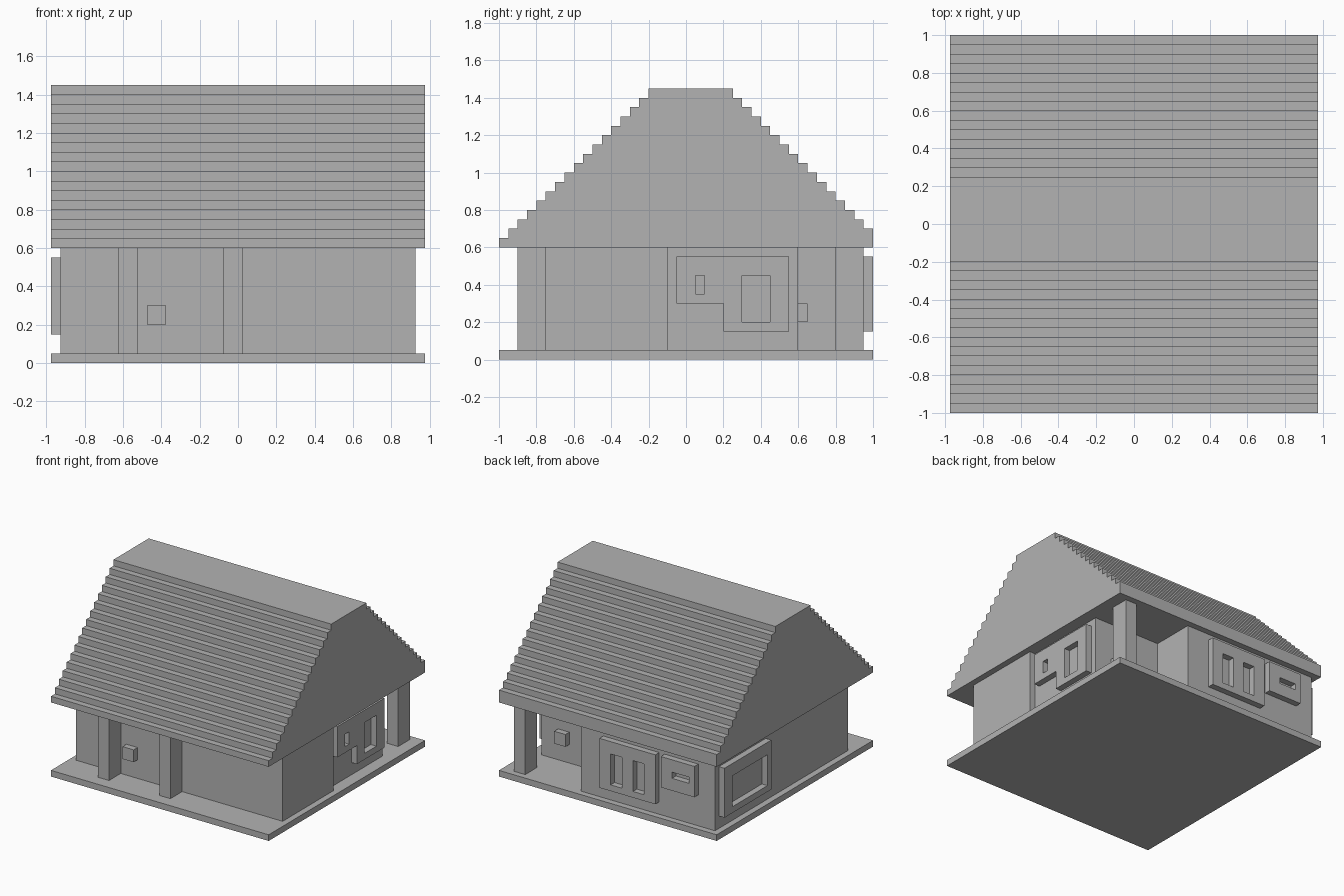
import bpy
import bmesh
from mathutils import Vector

cube = bpy.data.objects.get("Cube")
if cube:
    bpy.data.objects.remove(cube, do_unlink=True)

STEP = 0.05
HALF_X = 0.975
FLOOR, EAVES = 0.05, 0.6

grey = bpy.data.materials.new("plain_grey")
grey.use_nodes = True
grey.diffuse_color = (0.45, 0.45, 0.45, 1)
grey.node_tree.nodes["Principled BSDF"].inputs["Base Color"].default_value = grey.diffuse_color


def rect(u0, u1, v0, v1):
    return [(u0, v0), (u1, v0), (u1, v1), (u0, v1)]


def prism(name, axis, lo, hi, outline, *holes):
    """Extrude a flat outline, with optional holes, along an axis."""
    place = {"x": lambda u, v, w: Vector((w, u, v)),
             "y": lambda u, v, w: Vector((u, w, v)),
             "z": lambda u, v, w: Vector((u, v, w))}[axis]
    bm = bmesh.new()
    for loop in (outline, *holes):
        verts = [bm.verts.new(place(u, v, lo)) for u, v in loop]
        for a, b in zip(verts, verts[1:] + verts[:1]):
            bm.edges.new((a, b))
    bmesh.ops.triangle_fill(bm, edges=bm.edges[:], use_beauty=True, normal=place(0, 0, 1))
    out = bmesh.ops.extrude_face_region(bm, geom=bm.faces[:], use_keep_orig=True)
    moved = [g for g in out["geom"] if isinstance(g, bmesh.types.BMVert)]
    bmesh.ops.translate(bm, verts=moved, vec=place(0, 0, hi - lo))
    bmesh.ops.recalc_face_normals(bm, faces=bm.faces[:])
    mesh = bpy.data.meshes.new(name)
    bm.to_mesh(mesh)
    bm.free()
    mesh.materials.append(grey)
    obj = bpy.data.objects.new(name, mesh)
    bpy.context.collection.objects.link(obj)
    return obj


# Ground slab
prism("base_slab", "z", 0, FLOOR, rect(-HALF_X, HALF_X, -1, 1))

# House body with a recessed side wall and an open corner porch at the back
prism("walls", "z", FLOOR, EAVES, [
    (-0.925, -0.75), (0.925, -0.75), (0.925, -0.1), (0.875, -0.1),
    (0.875, 0.6), (0.275, 0.6), (0.275, 0.95), (-0.925, 0.95)])

# Stepped roof: the back slope starts one step later than the front
front, back = [], []
for i in range(17):
    z = EAVES + i * STEP
    y_front, y_back = -1 + i * STEP, 1 - max(i - 1, 0) * STEP
    front += [(y_front, z), (y_front, z + STEP)]
    if i != 1:
        back += [(y_back, z), (y_back, z + STEP)]
    else:
        back[-1] = (y_back, z + STEP)
prism("stepped_roof", "x", -HALF_X, HALF_X, back + front[::-1])

# Posts
for name, x, y in (("front_post_outer", -0.625, -0.9),
                   ("front_post_inner", -0.075, -0.9),
                   ("porch_post", 0.775, 0.8)):
    prism(name, "z", FLOOR, EAVES, rect(x, x + 0.1, y, y + 0.15))

# Door knobs
prism("front_door_knob", "y", -0.8, -0.75, rect(-0.475, -0.375, 0.2, 0.3))
prism("porch_door_knob", "y", 0.6, 0.65, rect(0.625, 0.725, 0.2, 0.3))

# Window frames
prism("side_window_frame", "x", 0.875, 0.925,
      [(-0.05, 0.3), (0.2, 0.3), (0.2, 0.15), (0.55, 0.15), (0.55, 0.55), (-0.05, 0.55)],
      rect(0.05, 0.1, 0.35, 0.45), rect(0.3, 0.45, 0.2, 0.45))
prism("back_double_window_frame", "y", 0.95, 1, rect(-0.425, 0.075, 0.15, 0.55),
      rect(-0.125, -0.025, 0.2, 0.45), rect(-0.325, -0.225, 0.2, 0.45))
prism("back_small_window_frame", "y", 0.95, 1, rect(-0.775, -0.475, 0.3, 0.55),
      rect(-0.725, -0.575, 0.4, 0.45))
prism("large_window_frame", "x", -HALF_X, -0.925, rect(0.3, 0.9, 0.15, 0.55),
      rect(0.35, 0.8, 0.2, 0.45))
